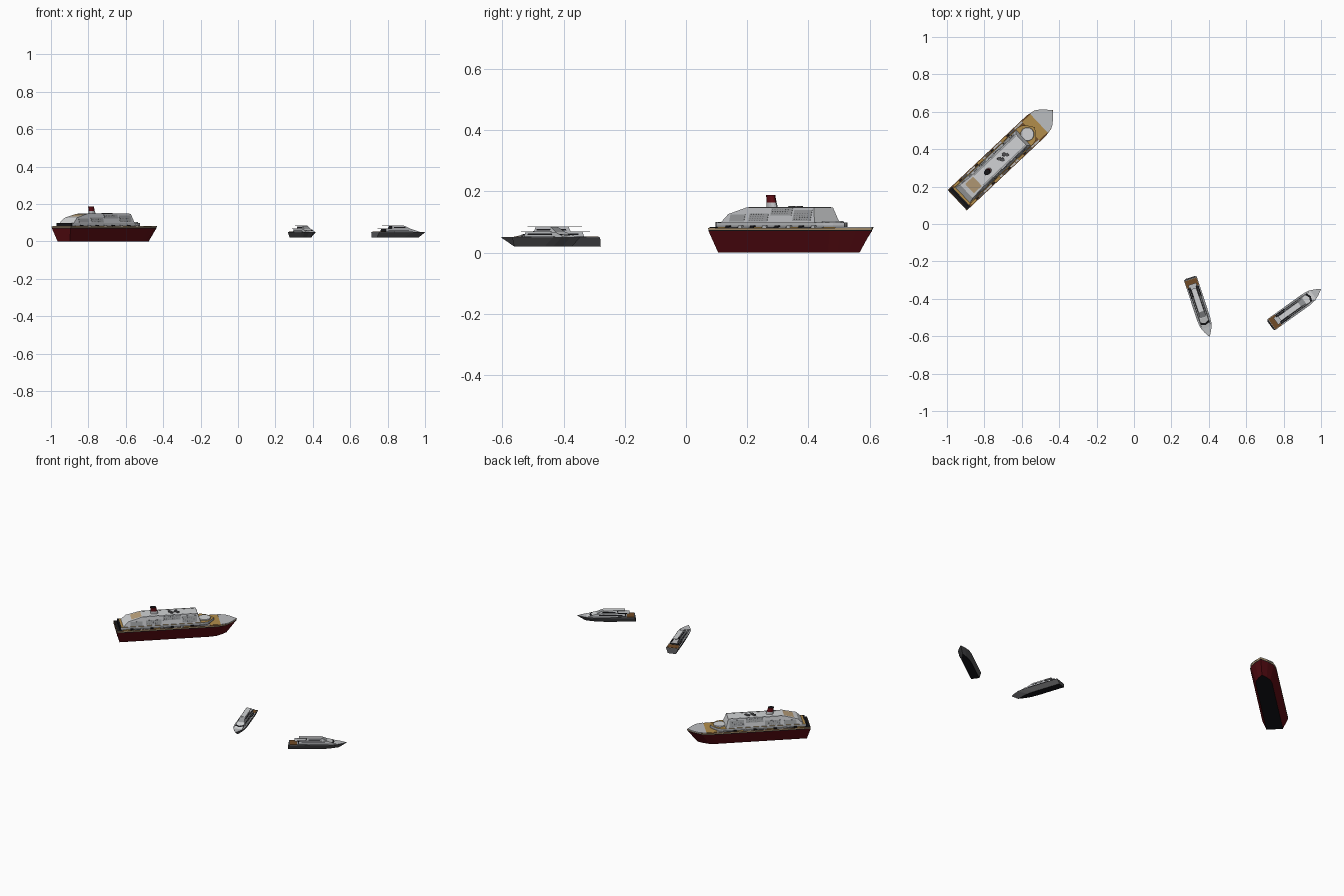
import bpy, bmesh, math
from mathutils import Matrix

if "Cube" in bpy.data.objects:
    bpy.data.objects.remove(bpy.data.objects["Cube"])


def mat(name, r, g, b):
    m = bpy.data.materials.new(name)
    m.diffuse_color = (r, g, b, 1)
    m.use_nodes = True
    m.node_tree.nodes["Principled BSDF"].inputs["Base Color"].default_value = m.diffuse_color
    return m


RED = mat("hull red", 0.11, 0.004, 0.007)
WHITE = mat("white", 0.64, 0.65, 0.66)
LIGHT = mat("light grey", 0.5, 0.51, 0.53)
MID = mat("mid grey", 0.3, 0.31, 0.32)
DARK = mat("dark grey", 0.085, 0.085, 0.09)
BLACK = mat("black", 0.008, 0.008, 0.01)
GOLD = mat("gold deck", 0.45, 0.27, 0.07)
PEACH = mat("pale tan deck", 0.5, 0.36, 0.2)
BROWN = mat("brown deck", 0.16, 0.07, 0.02)
frame = Matrix()      # placement of the boat being built: +x to the bow


def finish(name, verts, faces, mats):
    used = list(dict.fromkeys(mats))
    me = bpy.data.meshes.new(name)
    me.from_pydata(verts, [], faces)
    for m in used:
        me.materials.append(m)
    for p, m in zip(me.polygons, mats):
        p.material_index = used.index(m)
    bm = bmesh.new()
    bm.from_mesh(me)
    bmesh.ops.recalc_face_normals(bm, faces=bm.faces)
    bm.to_mesh(me)
    bm.free()
    ob = bpy.data.objects.new(name, me)
    ob.matrix_world = frame
    bpy.context.collection.objects.link(ob)
    return ob


def plan(u0, u1, w, bow):
    """Boat outline: square stern, pointed bow of the given length."""
    half = [(u0, w), (u1 - bow, w), (u1 - bow * 0.62, w * 0.88), (u1 - bow * 0.3, w * 0.5)]
    return half + [(u1, 0)] + [(u, -v) for u, v in reversed(half)]


def loft(name, levels, bands, top, bottom=None):
    """Stack outlines [(z, outline)] with one material per band."""
    n = len(levels[0][1])
    verts = [(u, v, z) for z, ring in levels for u, v in ring]
    faces, mats = [list(range(n))], [bottom or bands[0]]
    for k, m in enumerate(bands):
        for i in range(n):
            j = (i + 1) % n
            faces.append([k * n + i, k * n + j, k * n + n + j, k * n + n + i])
            mats.append(m)
    faces.append([len(levels) * n - n + i for i in range(n)])
    mats.append(top)
    return finish(name, verts, faces, mats)


def prism(name, prof, width, side, edges):
    """Side profile (u, z) with half width depending on z; edges give strip materials."""
    n = len(prof)
    verts = [(u, s * width(z), z) for s in (1, -1) for u, z in prof]
    faces = [list(range(n)), list(range(n, 2 * n))]
    faces += [[i, (i + 1) % n, n + (i + 1) % n, n + i] for i in range(n)]
    return finish(name, verts, faces, [side, side] + edges)


def box(name, u0, u1, v0, v1, z0, z1, m):
    ring = [(u0, v0), (u1, v0), (u1, v1), (u0, v1)]
    return loft(name, [(z0, ring), (z1, ring)], [m], m)


def circle(u, v, r, squash=1.0, n=12):
    return [(u + r * math.cos(2 * math.pi * i / n),
             v + squash * r * math.sin(2 * math.pi * i / n)) for i in range(n)]


def side_plate(name, u0, u1, z0, z1, width, m, out=0.001):
    """Thin plates lying on both sloped side walls."""
    for s in (1, -1):
        a, b = width(z0) * s, width(z1) * s
        verts = [(u, v + s * o, z) for o in (-0.002, out)
                 for u, v, z in ((u0, a, z0), (u1, a, z0), (u1, b, z1), (u0, b, z1))]
        faces = [(0, 1, 2, 3), (4, 5, 6, 7)] + [(i, (i + 1) % 4, 4 + (i + 1) % 4, 4 + i) for i in range(4)]
        finish(name, verts, faces, [m] * 6)


def liner():
    # flared hull with pale sheer stripe
    loft("liner_hull",
         [(0, plan(0.018, 0.642, 0.047, 0.1)), (0.07, plan(0, 0.698, 0.073, 0.12)),
          (0.074, plan(0, 0.7, 0.074, 0.12)), (0.081, plan(0, 0.703, 0.075, 0.12))],
         [RED, BLACK, PEACH], BROWN, BLACK)
    # decks
    box("stern_deck", 0.003, 0.03, -0.072, 0.072, 0.08, 0.083, BLACK)
    tip = plan(0.6, 0.701, 0.07, 0.1)
    loft("bow_deck", [(0.08, tip), (0.084, tip)], [LIGHT], LIGHT)
    box("fore_deck", 0.54, 0.6, -0.066, 0.066, 0.08, 0.083, GOLD)
    # promenade level
    base = plan(0.025, 0.57, 0.061, 0.07)
    loft("promenade_deck", [(0.08, base), (0.089, base), (0.098, base)], [MID, LIGHT], GOLD)
    box("stern_balconies", 0.018, 0.028, -0.058, 0.058, 0.08, 0.1, BLACK)
    loft("bridge_house", [(0.098, circle(0.515, 0, 0.037)), (0.104, circle(0.515, 0, 0.035))],
         [LIGHT], WHITE)
    # main superstructure
    width = lambda z: 0.056 - (z - 0.1) * 0.28
    prism("superstructure", [(0.04, 0.098), (0.068, 0.126), (0.15, 0.148), (0.47, 0.148), (0.487, 0.098)],
          width, LIGHT, [WHITE, WHITE, WHITE, WHITE, LIGHT])
    finish("aft_sun_deck", [(u, v, z) for u, z in ((0.09, 0.1326), (0.148, 0.1482))
                            for v in (-0.034, 0.034)], [(0, 1, 3, 2)], [PEACH])
    for s in (1, -1):
        box("roof_edge", 0.155, 0.465, s * 0.033, s * 0.039, 0.147, 0.1488, MID)
        for k in range(9):
            box("side_deck", 0.04 + k * 0.058, 0.075 + k * 0.058, s * 0.062, s * 0.071, 0.081, 0.0835,
                (GOLD, DARK, LIGHT)[k % 3])
            if k < 8:
                box("lifeboat", 0.078 + k * 0.058, 0.096 + k * 0.058, s * 0.062, s * 0.07,
                    0.081, 0.088, (BLACK, LIGHT)[k % 2])
    # side panels and window rows
    for u0, u1, z0, z1 in ((0.08, 0.15, 0.101, 0.124), (0.17, 0.26, 0.102, 0.128),
                           (0.27, 0.37, 0.122, 0.145), (0.38, 0.465, 0.104, 0.14)):
        side_plate("side_panel", u0, u1, z0, z1, width, MID)
    for first, last, z0, rows in ((0.175, 0.255, 0.105, 4), (0.385, 0.46, 0.108, 4), (0.275, 0.365, 0.127, 3)):
        for row in range(rows):
            z = z0 + row * 0.0065
            for i in range(int((last - first) / 0.012)):
                u = first + i * 0.012
                side_plate("window", u, u + 0.004, z, z + 0.0015, width, DARK, 0.0015)
    # funnel
    loft("funnel", [(0.147, circle(0.226, 0, 0.022, 0.7)), (0.164, circle(0.223, 0, 0.019, 0.75)),
                    (0.181, circle(0.22, 0, 0.017, 0.8)), (0.188, circle(0.218, 0, 0.018, 0.8))],
         [LIGHT, RED, RED], BLACK)
    # roof fittings
    for u, v, r in ((0.315, 0.008, 0.011), (0.325, -0.008, 0.011), (0.35, 0.007, 0.011), (0.36, -0.006, 0.01)):
        loft("roof_vent", [(0.147, circle(u, v, r)), (0.152, circle(u, v, r * 0.9))], [DARK], DARK)


def yacht():
    # dark hull
    loft("yacht_hull",
         [(0.02, plan(-0.002, 0.288, 0.024, 0.12)), (0.047, plan(0.004, 0.33, 0.036, 0.1)),
          (0.051, plan(0.006, 0.333, 0.036, 0.1))], [DARK, DARK], LIGHT, BLACK)
    box("aft_deck", 0.009, 0.05, -0.033, 0.033, 0.05, 0.0525, BROWN)
    for s in (1, -1):
        box("aft_side_deck", 0.05, 0.11, s * 0.024, s * 0.03, 0.05, 0.0522, BLACK)
        box("side_deck", 0.11, 0.23, s * 0.024, s * 0.034, 0.05, 0.0522, MID)
    # lower cabin with dark glass
    width = lambda z: 0.026 - (z - 0.05) * 0.2
    prism("lower_cabin", [(0.055, 0.05), (0.06, 0.067), (0.225, 0.067), (0.28, 0.051)],
          width, LIGHT, [BLACK, WHITE, WHITE, LIGHT])
    side_plate("cabin_glass", 0.075, 0.21, 0.058, 0.062, width, BLACK)
    box("lower_roof", 0.035, 0.2, -0.0225, 0.0225, 0.067, 0.0685, LIGHT)
    for s in (1, -1):
        finish("windscreen", [(0.245, s * 0.022, 0.0614), (0.255, 0, 0.0585),
                              (0.265, 0, 0.0556), (0.257, s * 0.024, 0.0579)], [(0, 1, 2, 3)], [BLACK])
        box("roof_walkway", 0.05, 0.11, s * 0.0145, s * 0.021, 0.068, 0.0692, BLACK)
    # upper cabin and hardtop
    upper = lambda z: 0.019 - (z - 0.068) * 0.3
    prism("upper_cabin", [(0.1, 0.068), (0.105, 0.083), (0.19, 0.083), (0.222, 0.068)],
          upper, LIGHT, [BLACK, WHITE, MID, LIGHT])
    side_plate("upper_glass", 0.115, 0.19, 0.073, 0.077, upper, BLACK)
    box("hardtop", 0.06, 0.185, -0.0145, 0.0145, 0.083, 0.085, WHITE)


def place(x, y, deg):
    return Matrix.Translation((x, y, 0)) @ Matrix.Rotation(math.radians(deg), 4, 'Z')


frame = place(-0.945, 0.127, 43.3)
liner()
for x, y, deg in ((0.3, -0.288, -71.7), (0.73, -0.541, 35.7)):
    frame = place(x, y, deg)
    yacht()
